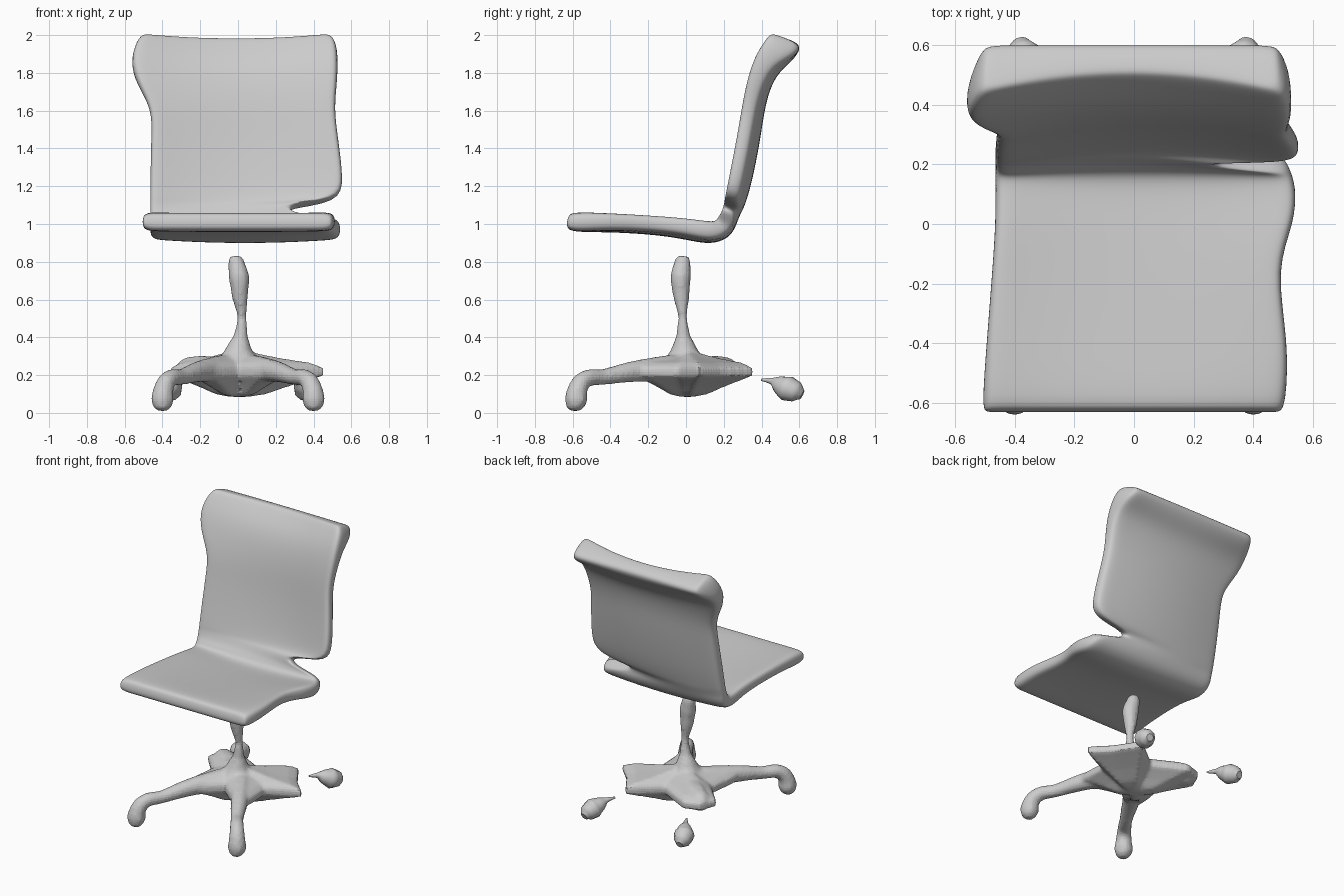
import bpy, bmesh
from mathutils import Vector

if "Cube" in bpy.data.objects:
    bpy.data.objects.remove(bpy.data.objects["Cube"])


def mesh_object(name, bm):
    bmesh.ops.recalc_face_normals(bm, faces=bm.faces)
    me = bpy.data.meshes.new(name)
    bm.to_mesh(me)
    bm.free()
    ob = bpy.data.objects.new(name, me)
    bpy.context.collection.objects.link(ob)
    return ob


def select(*obs):
    bpy.ops.object.select_all(action='DESELECT')
    for o in obs:
        o.select_set(True)
    bpy.context.view_layer.objects.active = obs[0]


def limb(name, pts):
    """Round tube of varying radius through (x, y, z, radius) points."""
    cu = bpy.data.curves.new(name, 'CURVE')
    cu.dimensions = '3D'
    cu.bevel_depth = 1.0
    cu.bevel_resolution = 3
    cu.resolution_u = 4
    cu.use_fill_caps = True
    sp = cu.splines.new('BEZIER')
    sp.bezier_points.add(len(pts) - 1)
    for bp, (x, y, z, r) in zip(sp.bezier_points, pts):
        bp.co = (x, y, z)
        bp.radius = r
        bp.handle_left_type = bp.handle_right_type = 'AUTO'
    ob = bpy.data.objects.new(name, cu)
    bpy.context.collection.objects.link(ob)
    select(ob)
    bpy.ops.object.convert(target='MESH')
    ob = bpy.context.view_layer.objects.active
    ob.name = name
    return ob


# Seat and backrest: one padded shell swept along the side profile
# (y, z, half thickness, left x, right x, bow of front face, bow of rear face)
rows = [
    (-.63, 1.015, .03, -.50, .49, .0, .0),
    (-.605, 1.01, .055, -.51, .51, .0, .0),
    (-.40, 1.00, .042, -.495, .52, .02, .015),
    (-.15, .98, .038, -.475, .475, .03, .02),
    (.00, .96, .042, -.465, .54, .035, .025),
    (.13, .938, .05, -.465, .545, .03, .02),
    (.20, .965, .05, -.465, .52, .02, .02),
    (.225, 1.01, .045, -.465, .50, .02, .02),
    (.24, 1.04, .04, -.465, .27, .02, .03),
    (.26, 1.085, .04, -.465, .27, .03, .035),
    (.275, 1.105, .038, -.465, .54, .045, .04),
    (.31, 1.22, .04, -.465, .56, .055, .05),
    (.355, 1.45, .04, -.46, .53, .055, .05),
    (.375, 1.60, .04, -.455, .51, .05, .045),
    (.405, 1.73, .042, -.54, .525, .055, .04),
    (.45, 1.83, .05, -.57, .53, .065, .04),
    (.515, 1.90, .06, -.545, .525, .075, .02),
    (.55, 1.945, .06, -.52, .50, .07, .0),
    (.56, 1.972, .045, -.50, .48, .05, .0),
]
us = [-1, -.94, -.8, -.55, -.28, 0, .28, .55, .8, .94, 1]
bm = bmesh.new()
rings = []
for i, (y, z, h, xl, xr, fb, rb) in enumerate(rows):
    a, b = rows[max(i - 1, 0)], rows[min(i + 1, len(rows) - 1)]
    t = Vector((0, b[0] - a[0], b[1] - a[1])).normalized()
    n = Vector((0, -t.z, t.y))
    pairs = []
    for u in us:
        c = Vector(((xl + xr) / 2 + u * (xr - xl) / 2, y, z))
        k = h * (.65 if abs(u) == 1 else 1)
        pairs.append((bm.verts.new(c + n * (k + fb * u * u)),
                      bm.verts.new(c - n * (k - rb * u * u))))
    rings.append(pairs)
for p, q in zip(rings, rings[1:]):
    for j in range(len(us) - 1):
        for s in (0, 1):
            bm.faces.new((p[j][s], p[j + 1][s], q[j + 1][s], q[j][s]))
    for j in (0, -1):
        bm.faces.new((p[j][0], q[j][0], q[j][1], p[j][1]))
for p in (rings[0], rings[-1]):
    for j in range(len(us) - 1):
        bm.faces.new((p[j][0], p[j + 1][0], p[j + 1][1], p[j][1]))
shell = mesh_object("seat_and_backrest", bm)
shell.modifiers.new("round", 'SUBSURF').levels = 2
shell.modifiers["round"].render_levels = 2

# Hub: star plate with a peaked top and a bulging underside
outline = [(.46, .07), (.34, .19), (.23, .36), (.03, .20), (-.20, .32),
           (-.31, .28), (-.36, .17), (-.22, .02), (-.25, -.22), (-.14, -.27),
           (0, -.15), (.14, -.27), (.25, -.22), (.24, -.04)]
bm = bmesh.new()
levels = [(.08, .33), (.5, .29), (.85, .265), (1, .24), (1, .195),
          (.85, .175), (.6, .14), (.35, .10), (.15, .085)]
loops = [[bm.verts.new((x * k, y * k, z)) for x, y in outline] for k, z in levels]
for a, b in zip(loops, loops[1:]):
    for j in range(len(outline)):
        k = (j + 1) % len(outline)
        bm.faces.new((a[j], a[k], b[k], b[j]))
bm.faces.new(loops[0])
bm.faces.new(loops[-1])
base = mesh_object("star_base", bm)

# Post with swollen top and narrow waist
parts = [limb("post", [(0, -.01, .25, .13), (.005, -.01, .33, .075),
                       (.015, -.015, .41, .038), (.02, -.018, .51, .024),
                       (.01, -.025, .62, .045), (.005, -.028, .72, .057),
                       (-.01, -.018, .80, .045), (-.012, -.015, .83, .032)])]

# Rounded rear lobe of the hub
parts.append(limb("rear_lobe", [(-.1, .08, .23, .07), (-.2, .16, .23, .075),
                                (-.27, .22, .225, .07), (-.31, .255, .22, .04)]))

# Front legs ending in caster feet
for s in (-1, 1):
    parts.append(limb("front_leg", [
        (s * .08, -.08, .235, .075), (s * .2, -.27, .22, .058),
        (s * .30, -.44, .19, .043), (s * .37, -.54, .175, .048),
        (s * .395, -.575, .12, .055), (s * .40, -.582, .07, .063),
        (s * .40, -.587, .03, .05), (s * .40, -.587, .01, .025)]))
select(base, *parts)
bpy.ops.object.join()
rm = base.modifiers.new("fuse", 'REMESH')
rm.mode = 'VOXEL'
rm.voxel_size = .014
sm = base.modifiers.new("soften", 'SMOOTH')
sm.factor = .5
sm.iterations = 6

# Loose rear casters
casters = [limb("rear_caster", [
    (s * .285, .40, .175, .006), (s * .315, .455, .168, .018),
    (s * .335, .49, .152, .046), (s * .36, .535, .13, .068),
    (s * .375, .585, .11, .055), (s * .38, .615, .095, .025)]) for s in (-1, 1)]

for ob in (shell, base, *casters):
    select(ob)
    bpy.ops.object.shade_smooth()
